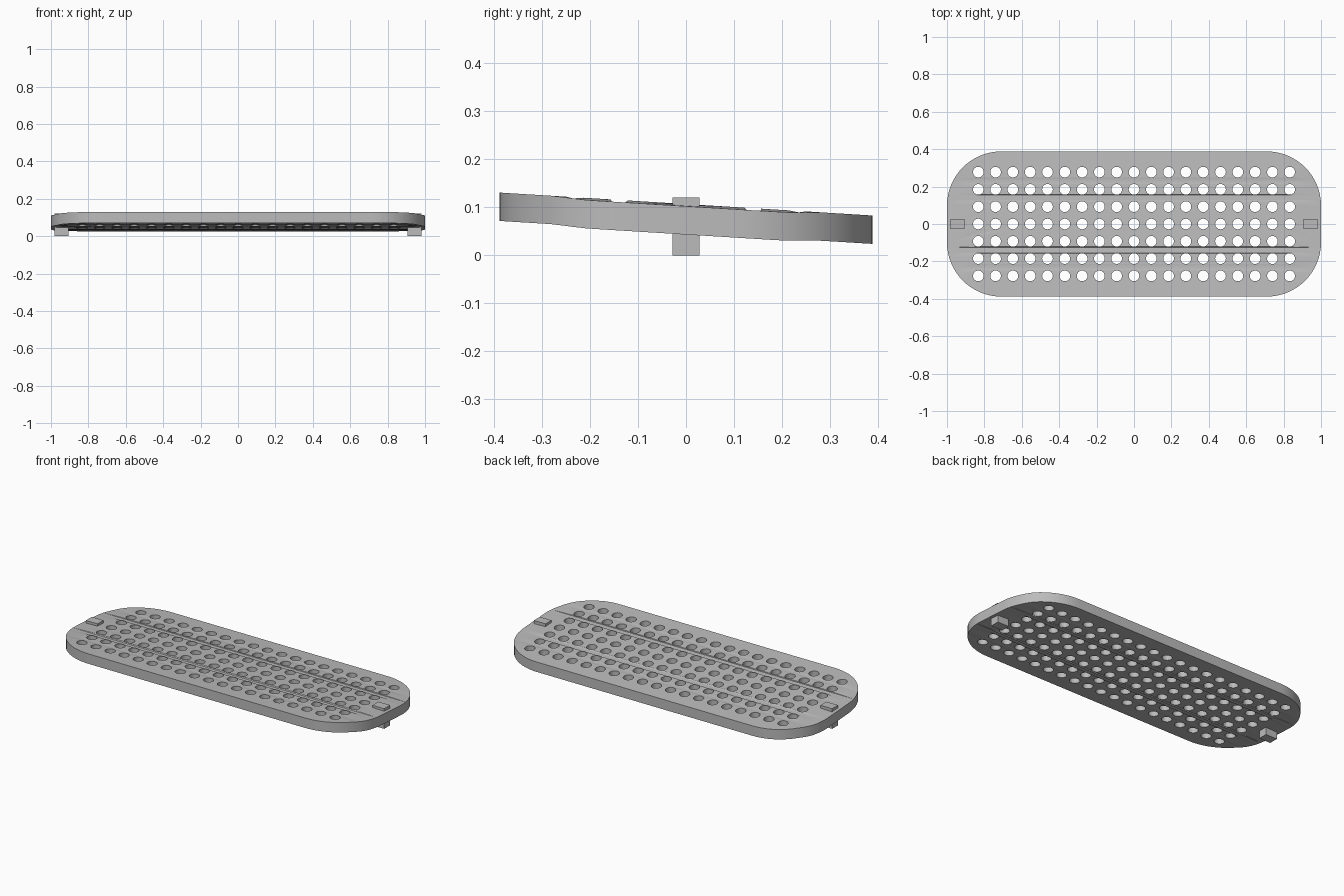
import bpy, bmesh
from math import cos, sin, pi, radians

if "Cube" in bpy.data.objects:
    bpy.data.objects.remove(bpy.data.objects["Cube"], do_unlink=True)

HALF_X, HALF_Y, CORNER = 1.0, 0.388, 0.29
MID_Z, HALF_THICK, SLOPE = 0.077, 0.0295, 0.0615
PITCH, HOLE_RADIUS = 0.0925, 0.0285

grey = bpy.data.materials.new("plain_grey")
grey.use_nodes = True
grey.diffuse_color = (0.5, 0.5, 0.5, 1)
grey.node_tree.nodes["Principled BSDF"].inputs["Base Color"].default_value = (0.5, 0.5, 0.5, 1)


def add_object(name, mesh):
    ob = bpy.data.objects.new(name, mesh)
    bpy.context.collection.objects.link(ob)
    mesh.materials.clear()
    mesh.materials.append(grey)
    return ob


def arc(cx, cy, radius, start, sweep, steps):
    return [(cx + radius * cos(start + sweep * i / steps),
             cy + radius * sin(start + sweep * i / steps)) for i in range(steps + 1)]


def add_loop(curve, points):
    spline = curve.splines.new('POLY')
    spline.points.add(len(points) - 1)
    for p, (x, y) in zip(spline.points, points):
        p.co = (x, y, 0, 1)
    spline.use_cyclic_u = True


# Perforated plate: rounded outline with a grid of round holes, extruded
profile = bpy.data.curves.new("plate_profile", 'CURVE')
profile.dimensions = '2D'
profile.fill_mode = 'BOTH'
profile.extrude = HALF_THICK
outline = []
for i, (sx, sy) in enumerate([(1, 1), (-1, 1), (-1, -1), (1, -1)]):
    outline += arc(sx * (HALF_X - CORNER), sy * (HALF_Y - CORNER), CORNER, i * pi / 2, pi / 2, 16)
add_loop(profile, outline)
for col in range(-9, 10):
    for row in range(-3, 4):
        add_loop(profile, arc(col * PITCH, row * PITCH, HOLE_RADIUS, 0, 2 * pi, 24)[:-1])

helper = bpy.data.objects.new("plate_profile", profile)
bpy.context.collection.objects.link(helper)
bpy.context.view_layer.update()
evaluated = helper.evaluated_get(bpy.context.evaluated_depsgraph_get())
plate_mesh = bpy.data.meshes.new_from_object(evaluated)
bpy.data.objects.remove(helper, do_unlink=True)

# Tilt the plate down towards the back and let the end rims sag slightly
bm = bmesh.new()
bm.from_mesh(plate_mesh)
bmesh.ops.remove_doubles(bm, verts=bm.verts, dist=0.0001)
for v in bm.verts:
    sag = 0.0045 * min(max((abs(v.co.x) - 0.94) / 0.04, 0), 1)
    v.co.z += MID_Z - SLOPE * v.co.y - sag
bmesh.ops.recalc_face_normals(bm, faces=bm.faces)
bm.to_mesh(plate_mesh)
bm.free()
plate = add_object("perforated_plate", plate_mesh)
bpy.ops.object.select_all(action='DESELECT')
plate.select_set(True)
bpy.context.view_layer.objects.active = plate
bpy.ops.object.shade_smooth_by_angle(angle=radians(30))

# Square pegs passing through both ends
for name, side in (("left_peg", 1), ("right_peg", -1)):
    bm = bmesh.new()
    bmesh.ops.create_cube(bm, size=1)
    for v in bm.verts:
        v.co.x = v.co.x * 0.076 + side * 0.943
        v.co.y *= 0.056
        v.co.z = (v.co.z + 0.5) * 0.12
    mesh = bpy.data.meshes.new(name)
    bm.to_mesh(mesh)
    bm.free()
    add_object(name, mesh)
